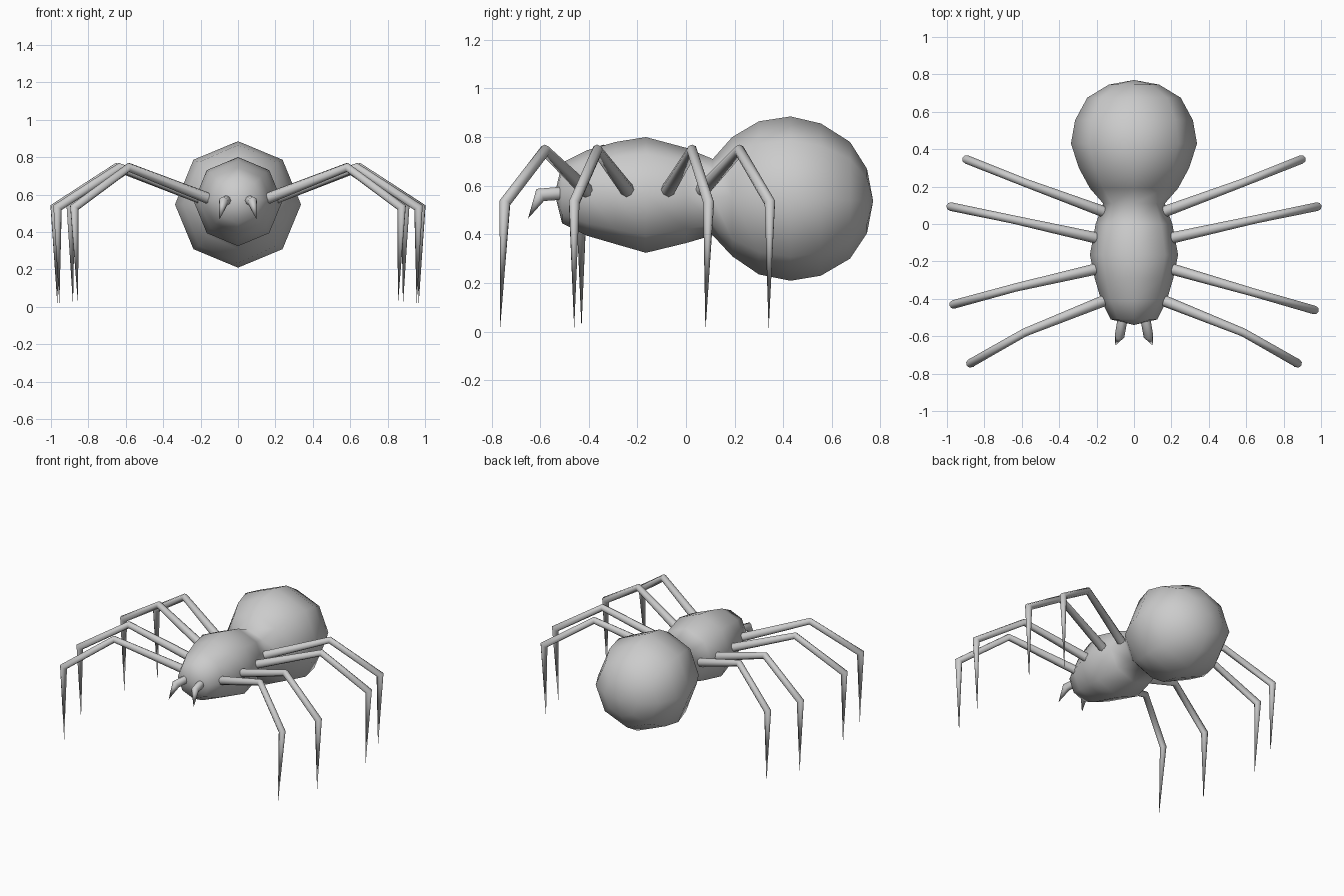
import bpy, bmesh, math
from mathutils import Vector

if "Cube" in bpy.data.objects:
    bpy.data.objects.remove(bpy.data.objects["Cube"])


def loft(name, rings, start=None, end=None, angle=60):
    """Skin a list of point rings; close each end with a tip point or a cap."""
    bm = bmesh.new()
    rows = [[bm.verts.new(p) for p in ring] for ring in rings]
    n = len(rows[0])
    for a, b in zip(rows, rows[1:]):
        for i in range(n):
            j = (i + 1) % n
            bm.faces.new((a[i], a[j], b[j], b[i]))
    for row, tip in ((rows[0], start), (rows[-1], end)):
        if tip is None:
            bm.faces.new(row)
        else:
            t = bm.verts.new(tip)
            for i in range(n):
                bm.faces.new((row[i], row[(i + 1) % n], t))
    bmesh.ops.recalc_face_normals(bm, faces=bm.faces[:])
    me = bpy.data.meshes.new(name)
    bm.to_mesh(me)
    bm.free()
    ob = bpy.data.objects.new(name, me)
    bpy.context.collection.objects.link(ob)
    bpy.ops.object.select_all(action='DESELECT')
    ob.select_set(True)
    bpy.context.view_layer.objects.active = ob
    bpy.ops.object.shade_smooth_by_angle(angle=math.radians(angle))
    return ob


def limb(name, path, radii, sides=8):
    """Tapered tube with mitred joints, ending in a point."""
    pts = [Vector(p) for p in path]
    rings = []
    for k, r in enumerate(radii):
        d_out = (pts[k + 1] - pts[k]).normalized()
        d_in = (pts[k] - pts[k - 1]).normalized() if k else d_out
        nrm = (d_in + d_out).normalized()
        # bend-plane side axis stays common to all rings
        flat = Vector((pts[-1].x - pts[0].x, pts[-1].y - pts[0].y, 0))
        side = flat.cross(Vector((0, 0, 1))).normalized()
        side = (side - nrm * side.dot(nrm)).normalized()
        up = side.cross(nrm)
        mitre = 1 / max(0.6, nrm.dot(d_out))
        rings.append([pts[k] + r * (math.cos(t) * side + mitre * math.sin(t) * up)
                      for t in (2 * math.pi * i / sides for i in range(sides))])
    return loft(name, rings, None, pts[-1])


# Body: octagonal rings (y, centre z, half width, half height), front to back
profile = [
    (-0.51, 0.57, 0.125, 0.125), (-0.41, 0.57, 0.175, 0.175),
    (-0.29, 0.57, 0.21, 0.21), (-0.165, 0.562, 0.236, 0.238),
    (0.0, 0.56, 0.205, 0.196), (0.11, 0.553, 0.165, 0.157),
    (0.19, 0.555, 0.235, 0.245), (0.30, 0.55, 0.295, 0.315),
    (0.43, 0.547, 0.337, 0.338), (0.555, 0.543, 0.315, 0.313),
    (0.675, 0.54, 0.25, 0.24), (0.745, 0.537, 0.135, 0.132)]
rings = [[(rx * math.sin(i * math.pi / 4), y, z + rz * math.cos(i * math.pi / 4))
          for i in range(8)] for y, z, rx, rz in profile]
loft("body", rings, (0, -0.54, 0.565), (0, 0.77, 0.537), 80)

# Legs: root, knee, ankle and foot, front pair to rear pair
legs = [
    [(0.16, -0.41, 0.58), (0.585, -0.58, 0.745), (0.875, -0.745, 0.53), (0.855, -0.765, 0.01)],
    [(0.20, -0.24, 0.58), (0.635, -0.365, 0.745), (0.965, -0.46, 0.53), (0.955, -0.46, 0.01)],
    [(0.20, -0.075, 0.58), (0.65, 0.025, 0.745), (0.98, 0.093, 0.53), (0.965, 0.08, 0.0)],
    [(0.16, 0.065, 0.58), (0.58, 0.22, 0.745), (0.895, 0.345, 0.53), (0.882, 0.34, 0.005)]]
for s, label in ((1, "right"), (-1, "left")):
    for k, path in enumerate(legs):
        # the left second leg sits slightly further back
        shift = [0, 0.025, 0.03, 0.03] if (s < 0 and k == 1) else [0] * 4
        limb(f"{label}_leg_{k + 1}",
             [(s * x, y + d, z) for (x, y, z), d in zip(path, shift)],
             [0.03, 0.022, 0.023])
    # Fangs
    limb(f"{label}_fang",
         [(s * 0.06, -0.50, 0.57), (s * 0.077, -0.60, 0.562), (s * 0.10, -0.65, 0.465)],
         [0.027, 0.026])
